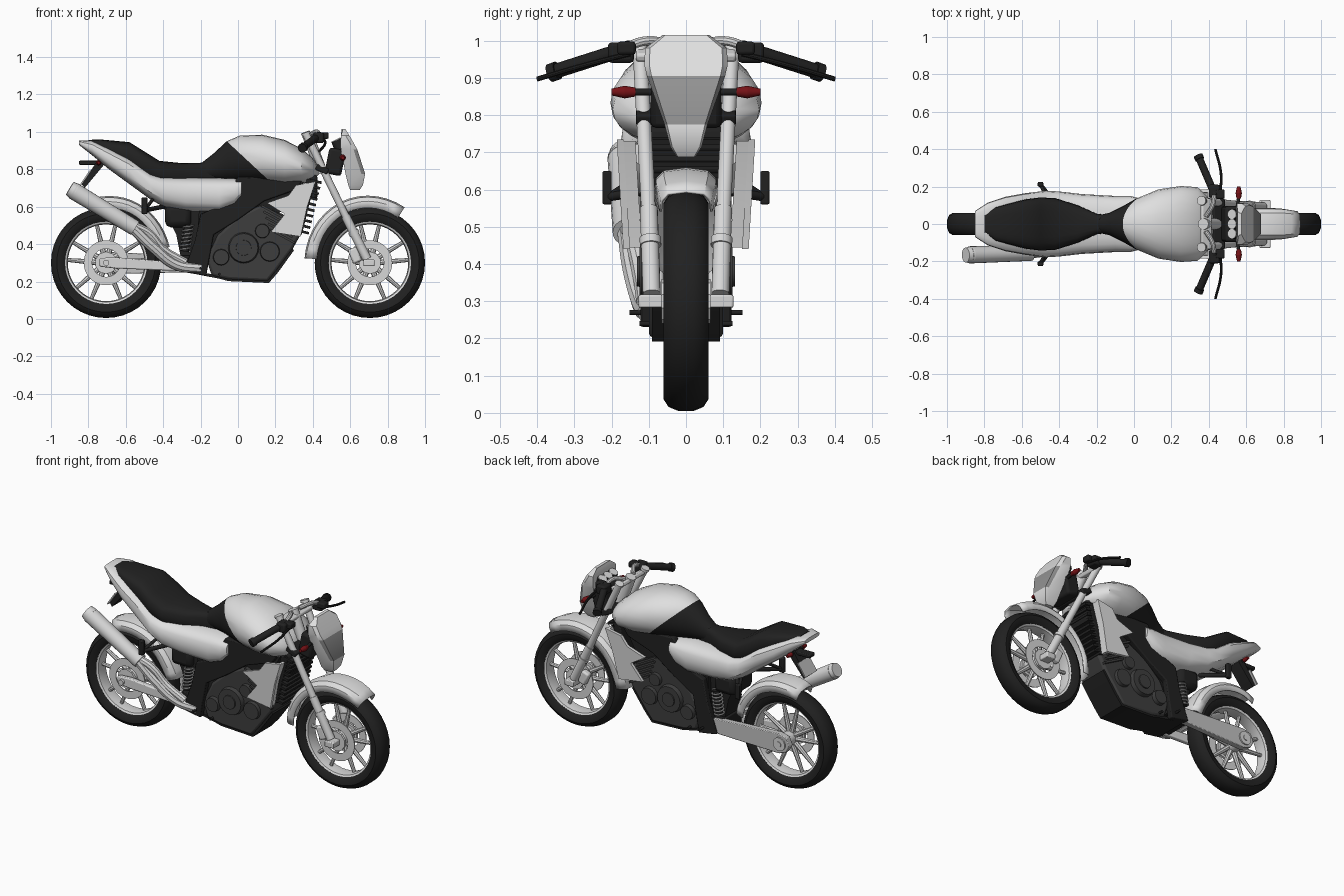
import bpy, bmesh, math
from mathutils import Vector, Matrix

if "Cube" in bpy.data.objects:
    bpy.data.objects.remove(bpy.data.objects["Cube"])


def material(name, r, g, b):
    m = bpy.data.materials.new(name)
    m.use_nodes = True
    m.diffuse_color = (r, g, b, 1)
    m.node_tree.nodes["Principled BSDF"].inputs["Base Color"].default_value = (r, g, b, 1)
    return m


paint = material("pale paint", .74, .74, .74)
silver = material("silver metal", .68, .68, .68)
cover = material("grey metal", .54, .54, .54)
black = material("black", .015, .015, .015)
engine_grey = material("engine grey", .048, .048, .048)
glass = material("lamp glass", .29, .29, .29)
red = material("red lens", .18, .006, .008)
SIDES = (("near", -1), ("far", 1))


def finish(name, bm, mats, bevel=0):
    bmesh.ops.recalc_face_normals(bm, faces=bm.faces)
    me = bpy.data.meshes.new(name)
    bm.to_mesh(me)
    bm.free()
    for m in (mats if isinstance(mats, (list, tuple)) else [mats]):
        me.materials.append(m)
    ob = bpy.data.objects.new(name, me)
    bpy.context.collection.objects.link(ob)
    if bevel:
        mod = ob.modifiers.new("bevel", "BEVEL")
        mod.width, mod.segments = bevel, 2
    return ob


def skin(bm, rings, caps=True, closed=True):
    """Join rings of points with quads."""
    vs = [[bm.verts.new(p) for p in ring] for ring in rings]
    n = len(vs[0])
    for a, b in zip(vs, vs[1:]):
        for i in range(n if closed else n - 1):
            bm.faces.new((a[i], a[(i + 1) % n], b[(i + 1) % n], b[i]))
    if caps:
        bm.faces.new(vs[0])
        bm.faces.new(vs[-1])


def loft(rows, n=20, power=.75):
    """Rounded body along x from rows of (x, bottom, top, half width)."""
    def bend(v):
        return math.copysign(abs(v) ** power, v)
    bm = bmesh.new()
    rings = []
    for x, zb, zt, w in rows:
        angles = [math.tau * i / n for i in range(n)]
        rings.append([(x, w * bend(math.cos(a)), (zb + zt) / 2 + (zt - zb) / 2 * bend(math.sin(a)))
                      for a in angles])
    skin(bm, rings)
    return bm


def slab(name, pts, y0, y1, mat, bevel=0, lean=None):
    """Side outline in x, z extruded across y."""
    bm = bmesh.new()
    skin(bm, [[(x, y + (lean(z) if lean else 0), z) for x, z in pts] for y in (y0, y1)])
    return finish(name, bm, mat, bevel)


def box(name, centre, size, mat, tilt=0, bevel=.005):
    bm = bmesh.new()
    m = Matrix.Translation(centre) @ Matrix.Rotation(tilt, 4, 'Y') @ Matrix.Diagonal((*size, 1))
    bmesh.ops.create_cube(bm, size=1, matrix=m)
    return finish(name, bm, mat, bevel)


def rod(name, a, b, r, mat, r2=None, n=16):
    a, b = Vector(a), Vector(b)
    bm = bmesh.new()
    m = Matrix.Translation((a + b) / 2) @ (b - a).to_track_quat('Z', 'Y').to_matrix().to_4x4()
    bmesh.ops.create_cone(bm, cap_ends=True, segments=n, radius1=r, radius2=r if r2 is None else r2,
                          depth=(b - a).length, matrix=m)
    return finish(name, bm, mat)


def tube(name, pts, r, mat):
    cu = bpy.data.curves.new(name, 'CURVE')
    cu.dimensions, cu.bevel_depth, cu.bevel_resolution, cu.use_fill_caps = '3D', r, 3, True
    sp = cu.splines.new('BEZIER')
    sp.bezier_points.add(len(pts) - 1)
    for bp, p in zip(sp.bezier_points, pts):
        bp.co, bp.handle_left_type, bp.handle_right_type = p, 'AUTO', 'AUTO'
    cu.resolution_u = 6
    ob = bpy.data.objects.new(name, cu)
    bpy.context.collection.objects.link(ob)
    cu.materials.append(mat)
    bpy.ops.object.select_all(action='DESELECT')
    ob.select_set(True)
    bpy.context.view_layer.objects.active = ob
    bpy.ops.object.convert(target='MESH')


def lathe(name, profile, cx, mat, start=0, end=360, n=40, y=0, closed=True):
    """Turn a profile of (radius, y) around an axle."""
    bm = bmesh.new()
    angles = [math.radians(start + (end - start) * i / n) for i in range(n + 1)]
    skin(bm, [[(cx + r * math.cos(a), y + w, .3 + r * math.sin(a)) for r, w in profile]
              for a in angles], caps=closed and end - start < 360, closed=closed)
    bmesh.ops.remove_doubles(bm, verts=bm.verts, dist=1e-5)
    return finish(name, bm, mat)


# Wheels
for place, cx in (("rear", -.705), ("front", .705)):
    half = [(.22, .042), (.24, .057), (.264, .06), (.284, .047), (.295, .02)]
    lathe(place + "_tyre", half + [(r, -w) for r, w in reversed(half)], cx, black)
    lathe(place + "_rim", [(.228, -.046), (.228, .046), (.21, .036), (.205, 0), (.21, -.036)], cx, silver)
    rod(place + "_hub", (cx, -.06, .3), (cx, .06, .3), .042, silver, n=24)
    for i in range(10):
        base = math.radians(72 * (i // 2) + 90)
        lean = (i % 2 * 2 - 1)
        a, b = base + lean * .3, base + lean * .24
        rod(f"{place}_spoke_{i}", (cx + .035 * math.cos(a), 0, .3 + .035 * math.sin(a)),
            (cx + .212 * math.cos(b), 0, .3 + .212 * math.sin(b)), .016, silver, .01, n=8)
    for side, s in SIDES:
        if place == "front" or s < 0:
            lathe(f"{place}_brake_disc_{side}", [(.075, -.003), (.075, .003), (.12, .003), (.12, -.003)],
                  cx, silver, y=s * .056)
            rod(f"{place}_disc_carrier_{side}", (cx, s * .052, .3), (cx, s * .066, .3), .06, silver, n=10)

# Mudguards
for name, cx, a0, a1 in (("front_mudguard", .705, 58, 176), ("rear_mudguard", -.705, 14, 108)):
    arch = [(.285, -.085), (.32, -.081), (.342, -.06), (.35, 0), (.342, .06), (.32, .081), (.285, .085)]
    ob = lathe(name, arch, cx, paint, a0, a1, n=14, closed=False)
    for v in ob.data.vertices:
        lift = math.sin(math.radians(v.index // 7 * 180 / 14))
        v.co.z += .012 * lift
        v.co.y *= .84 + .16 * min(1, lift * 2)
    ob.modifiers.new("thickness", "SOLIDIFY").thickness = .007

# Front fork, axle clamps and brake calipers
for side, s in SIDES:
    top, mid, low = (.365, s * .124, .985), (.6, s * .098, .5), (.69, s * .092, .32)
    rod("fork_tube_" + side, top, mid, .02, silver)
    rod("fork_slider_" + side, (.575, s * .1, .55), low, .024, silver)
    rod("fork_collar_" + side, (.625, s * .095, .45), (.615, s * .096, .47), .029, silver)
    rod("fork_cap_" + side, top, (.36, s * .125, .998), .025, silver)
    box("axle_clamp_" + side, (.7, s * .095, .3), (.06, .065, .035), silver)
    box("brake_caliper_" + side, (.625, s * .08, .34), (.05, .04, .08), silver, -.4, .01)
rod("front_axle", (.705, -.125, .3), (.705, .125, .3), .013, silver)
box("upper_fork_clamp", (.385, 0, .965), (.06, .27, .025), silver, .45, .008)
box("lower_fork_clamp", (.45, 0, .8), (.07, .27, .035), black, .45, .008)
box("steering_head_cover", (.395, 0, .705), (.06, .21, .13), black, 0, .015)
rod("steering_stem", (.37, 0, .99), (.45, 0, .78), .03, silver)

# Handlebar and controls
for side, s in SIDES:
    tube("handlebar_" + side, [(.385, s * .04, .985), (.42, s * .1, 1.0), (.43, s * .17, .98)], .013, silver)
    rod("grip_" + side, (.435, s * .15, .982), (.345, s * .36, .915), .02, black)
    rod("grip_end_" + side, (.352, s * .345, .92), (.343, s * .365, .913), .025, black)
    box("switch_block_" + side, (.43, s * .175, .968), (.06, .07, .055), black, 0, .01)
    box("fluid_cup_" + side, (.46, s * .16, .98), (.05, .05, .035), black, 0, .008)
    tube("lever_" + side, [(.46, s * .15, .965), (.465, s * .27, .935), (.435, s * .4, .897)], .007, black)
    rod("front_indicator_stalk_" + side, (.55, s * .08, .862), (.56, s * .142, .862), .009, black)
    rod("front_indicator_" + side, (.56, s * .136, .862), (.56, s * .165, .862), .012, red, .017)
    rod("front_indicator_tip_" + side, (.56, s * .165, .862), (.56, s * .2, .862), .017, red, .009)

# Headlamp cowl with lamp colour on the middle front band
levels = [(.688, .65, .6, .025), (.715, .668, .59, .042), (.775, .68, .575, .058), (.905, .638, .55, .105),
          (.935, .622, .548, .112), (.98, .596, .55, .11), (1.015, .574, .562, .063)]
bm = bmesh.new()
skin(bm, [[(xb, -w, z), (xf - .02, -w, z), (xf, -w * .88, z), (xf, w * .88, z), (xf - .02, w, z), (xb, w, z)]
          for z, xf, xb, w in levels])
for f in bm.faces:
    c = f.calc_center_median()
    f.material_index = int(.78 < c.z < .9 and c.x > .63)
finish("headlamp_cowl", bm, [paint, glass])
box("headlamp_housing", (.52, 0, .84), (.09, .19, .14), black, .2, .015)
for i in (-1, 0, 1):
    rod(f"gauge_{i + 1}", (.55, i * .052, .9), (.525, i * .052, .955), .03, black, .028)
    rod(f"gauge_face_{i + 1}", (.526, i * .052, .953), (.523, i * .052, .959), .026, silver)

# Fuel tank, sliced so its rear skirt is black
bm = loft([(-.2, .74, .83, .045), (-.13, .74, .885, .06), (-.06, .735, .95, .095), (.01, .73, .98, .135),
           (.13, .72, .985, .185), (.25, .71, .957, .203), (.34, .72, .91, .197), (.4, .74, .86, .14),
           (.43, .77, .81, .07)], n=24, power=.93)
cut, out = Vector((-.06, 0, .95)), Vector((.68, 0, .73))
bmesh.ops.bisect_plane(bm, geom=bm.verts[:] + bm.edges[:] + bm.faces[:], plane_co=cut, plane_no=out)
for f in bm.faces:
    f.material_index = int((f.calc_center_median() - cut).dot(out) < 0)
finish("fuel_tank", bm, [paint, black])

# Tail fairing and seat
finish("tail_fairing", loft([(-.85, .93, .955, .07), (-.78, .875, .953, .115), (-.69, .80, .915, .145),
                             (-.58, .72, .865, .165), (-.47, .64, .785, .178), (-.4, .60, .765, .174),
                             (-.28, .575, .758, .16), (-.1, .565, .755, .15), (-.02, .60, .752, .15),
                             (.02, .65, .745, .14)], power=.65), paint)
finish("seat", loft([(-.8, .94, .957, .045), (-.74, .88, .96, .09), (-.58, .80, .945, .132),
                     (-.5, .75, .895, .142), (-.42, .72, .845, .138), (-.3, .71, .833, .1),
                     (-.2, .71, .835, .055), (-.12, .72, .85, .045)], power=.6), black)

# Frame spars, core and rear subframe
spar = [(0, .76), (.35, .75), (.31, .69), (.14, .63), (0, .53), (-.13, .45), (-.17, .23), (-.29, .25),
        (-.23, .42), (-.2, .56), (-.1, .6)]
for side, s in SIDES:
    slab("frame_spar_" + side, spar, s * .085, s * .122, black, .006)
slab("frame_core", [(-.2, .72), (.36, .75), (.28, .6), (0, .45), (-.15, .3), (-.22, .4)], -.09, .09, black)
slab("rear_subframe", [(-.6, .8), (-.2, .72), (-.2, .3), (-.3, .3), (-.33, .45), (-.4, .6)], -.065, .065, black)
box("airbox", (-.32, 0, .55), (.14, .2, .12), black, 0, .03)

# Engine block, covers and cylinder fins
slab("engine_block", [(-.17, .32), (-.14, .23), (-.05, .21), (.16, .2), (.2, .25), (.29, .37), (.34, .46),
                      (.24, .56), (.12, .61), (0, .55), (-.11, .45)], -.1, .1, engine_grey, .015)
slab("belly_tray", [(-.28, .25), (-.1, .215), (-.05, .202), (.165, .192), (.215, .25), (.3, .368), (.29, .375),
                    (.19, .255), (.15, .205), (-.05, .215), (-.13, .24)], -.092, .092, black)
for side, s in SIDES:
    for label, x, z, r, y in (("clutch_cover", .03, .38, .085, .125), ("clutch_cap", .03, .38, .045, .132),
                              ("generator_cover", .17, .36, .055, .12), ("gear_cover", -.09, .33, .045, .124),
                              ("pump_cover", .13, .47, .04, .12)):
        rod(f"{label}_{side}", (x, s * .09, z), (x, s * y, z), r, engine_grey, r * .9, n=20)
    for i in range(5):
        box(f"engine_fin_{side}_{i}", (.19 + i * .012, s * .1, .57 - i * .032), (.15, .03, .012), engine_grey, .5, 0)
    rod("rider_peg_" + side, (-.2, s * .08, .27), (-.2, s * .152, .27), .007, black)
    rod("pedal_" + side, (-.1, s * .06, .24), (-.1, s * .125, .24), .007, black)
    box("passenger_peg_" + side, (-.5, s * .212, .605), (.03, .025, .09), black)
    rod("passenger_peg_arm_" + side, (-.5, s * .21, .58), (-.4, s * .08, .6), .012, black)
    rod("passenger_peg_brace_" + side, (-.5, s * .21, .58), (-.44, s * .09, .66), .009, black)

# Radiator and side shrouds
box("radiator", (.355, 0, .6), (.045, .23, .3), black, .24)
for i in range(10):
    box(f"radiator_fin_{i}", (.35 + i * .0075, 0, .465 + i * .03), (.06, .23, .014), black, .24, 0)
for side, s in SIDES:
    def splay(z):
        return s * (z - .6) * .06
    slab("shroud_" + side, [(.415, .735), (.31, .715), (.27, .66), (.155, .62), (.25, .56), (.175, .465),
                            (.335, .44), (.37, .6)], s * .16, s * .178, paint, 0, splay)
    slab("shroud_return_" + side, [(.412, .73), (.366, .6), (.332, .445), (.315, .445), (.35, .6), (.395, .73)],
         s * .128, s * .165, paint, 0, splay)

# Swingarm, chain cover and shock absorbers
slab("swingarm_near", [(-.74, .28), (-.74, .325), (-.66, .33), (-.27, .3), (-.27, .255), (-.66, .27)],
     -.105, -.075, silver, .006)
slab("chain_cover", [(-.75, .26), (-.77, .3), (-.75, .345), (-.7, .36), (-.25, .335), (-.25, .25), (-.7, .24)],
     .072, .108, cover, .004)
rod("chain_cover_cap", (-.705, .1, .3), (-.705, .116, .3), .04, silver, n=24)
rod("rear_axle", (-.705, -.12, .3), (-.705, .12, .3), .016, silver)
box("swingarm_pivot", (-.27, 0, .3), (.1, .18, .08), black)
for side, s in SIDES:
    low, high = Vector((-.285, s * .085, .36)), Vector((-.265, s * .085, .5))
    rod("shock_body_" + side, low, high, .022, black)
    coil = []
    for i in range(57):
        a, c = math.tau * i / 8, low.lerp(high, i / 56)
        coil.append((c.x + .027 * math.cos(a), c.y + .027 * math.sin(a), c.z))
    tube("shock_spring_" + side, coil, .0045, cover)

# Exhaust
tube("exhaust_pipe", [(-.2, -.1, .27), (-.33, -.115, .29), (-.45, -.14, .38), (-.56, -.155, .485)], .03, silver)
tube("exhaust_pipe_upper", [(-.28, -.11, .3), (-.4, -.12, .37), (-.48, -.14, .46), (-.56, -.155, .5)], .024, silver)
rod("muffler", (-.55, -.155, .485), (-.88, -.165, .685), .042, silver, .046, n=20)
rod("muffler_tip", (-.87, -.165, .68), (-.9, -.166, .698), .046, silver, .04, n=20)

# Tail bracket, plate and rear indicators
box("tail_bracket", (-.78, 0, .835), (.14, .05, .022), black)
slab("plate_holder", [(-.70, .89), (-.72, .82), (-.82, .70), (-.835, .72), (-.75, .85), (-.76, .9)],
     -.04, .04, black)
box("number_plate", (-.815, 0, .755), (.008, .11, .09), cover, .6, 0)
for side, s in SIDES:
    rod("rear_indicator_stalk_" + side, (-.745, 0, .835), (-.745, s * .06, .835), .007, black)
    rod("rear_indicator_" + side, (-.745, s * .055, .835), (-.745, s * .09, .835), .014, red, .008)

# Smooth shading with sharp edges kept
bpy.ops.object.select_all(action='DESELECT')
for ob in bpy.context.scene.objects:
    if ob.type == 'MESH':
        ob.select_set(True)
        bpy.context.view_layer.objects.active = ob
bpy.ops.object.shade_smooth_by_angle(angle=math.radians(35))
